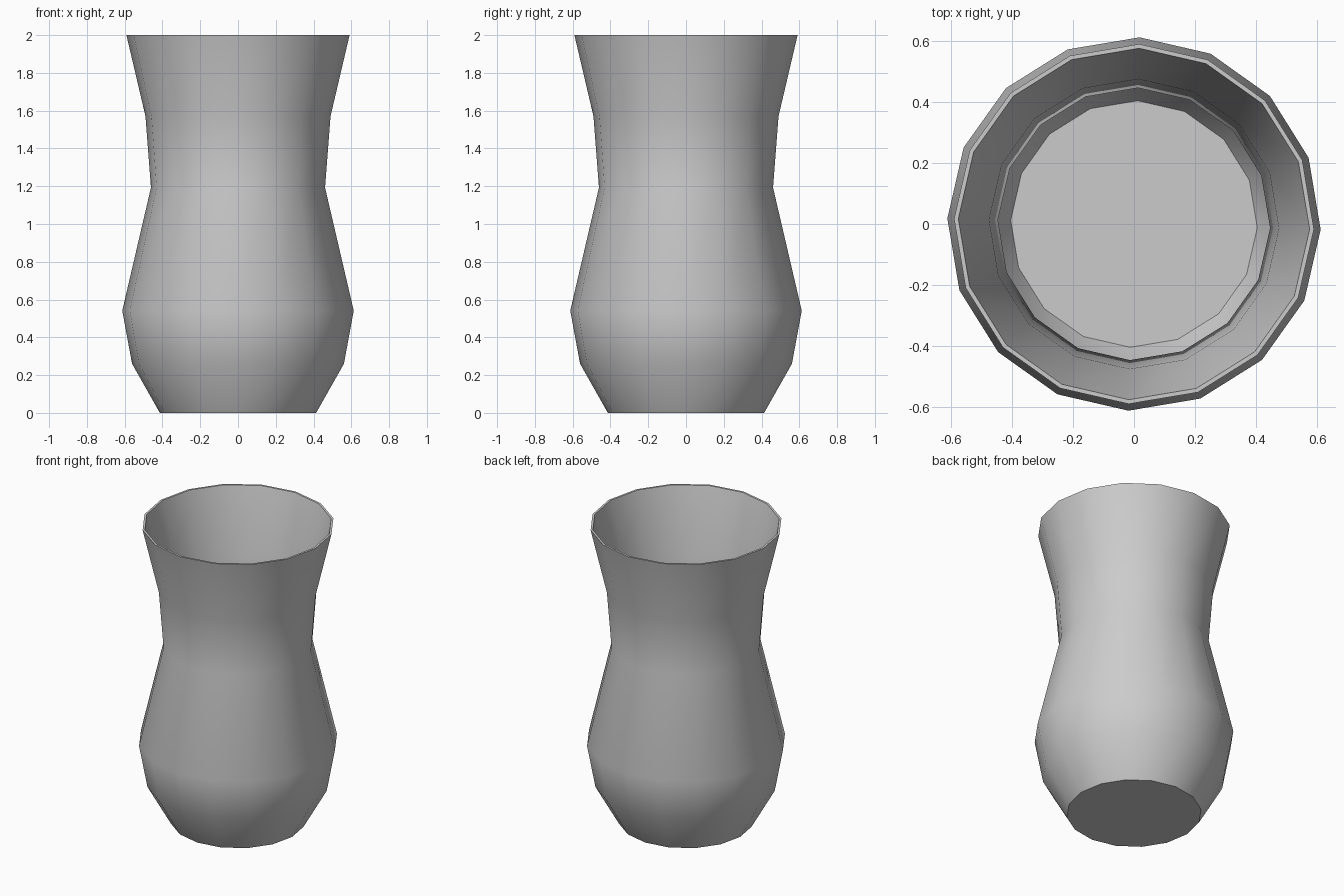
import bpy, bmesh, math

if "Cube" in bpy.data.objects:
    bpy.data.objects.remove(bpy.data.objects["Cube"])

SIDES = 16
TURN = math.radians(-1.7)

# Closed wall profile (radius, z): outside going up, over the rim, inside going down
outer = [(0.414, 0.0), (0.561, 0.26), (0.613, 0.541), (0.461, 1.193), (0.490, 1.57), (0.591, 2.0)]
inner = [(0.577, 2.0), (0.476, 1.572), (0.447, 1.193), (0.599, 0.541), (0.548, 0.265), (0.405, 0.014)]


def ring(bm, r, z):
    return [bm.verts.new((r * math.cos(TURN + 2 * math.pi * i / SIDES),
                          r * math.sin(TURN + 2 * math.pi * i / SIDES), z))
            for i in range(SIDES)]


# Vase body: lathed wall with capped underside and inner floor
bm = bmesh.new()
rings = [ring(bm, r, z) for r, z in outer + inner]
for a, b in zip(rings, rings[1:]):
    for i in range(SIDES):
        j = (i + 1) % SIDES
        bm.faces.new((a[i], a[j], b[j], b[i]))
bm.faces.new(rings[0][::-1])
bm.faces.new(rings[-1])
bmesh.ops.recalc_face_normals(bm, faces=bm.faces)

mesh = bpy.data.meshes.new("vase")
bm.to_mesh(mesh)
bm.free()
vase = bpy.data.objects.new("vase", mesh)
bpy.context.collection.objects.link(vase)

# Smooth walls, crisp rim and base
bpy.context.view_layer.objects.active = vase
vase.select_set(True)
bpy.ops.object.shade_smooth_by_angle(angle=math.radians(30))
